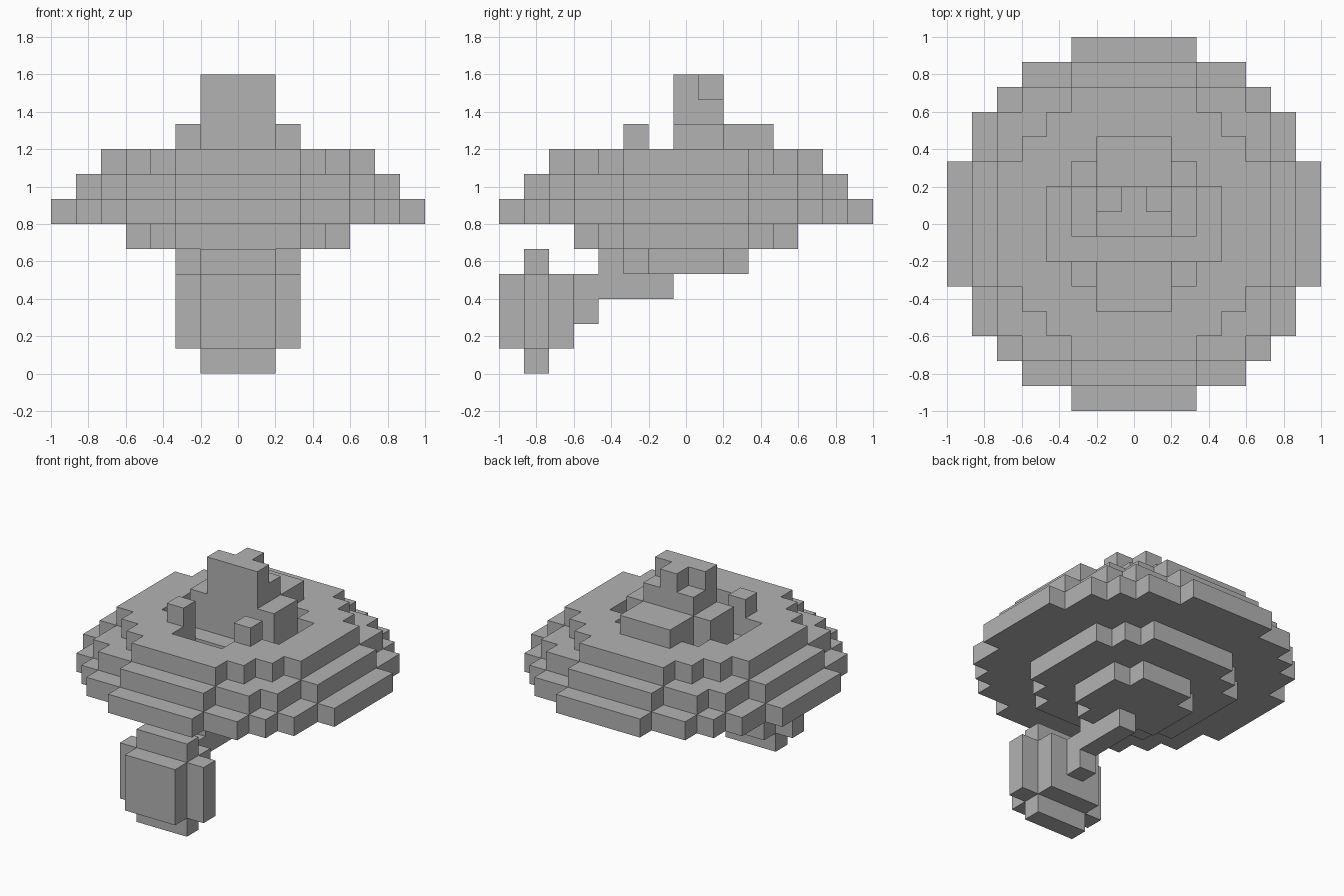
import bpy, bmesh
from mathutils import Vector

if "Cube" in bpy.data.objects:
    bpy.data.objects.remove(bpy.data.objects["Cube"])

U = 2 / 15  # size of one block

grey = bpy.data.materials.new("plain_grey")
grey.use_nodes = True
COLOUR = (0.45, 0.45, 0.45, 1)
grey.diffuse_color = COLOUR
grey.node_tree.nodes["Principled BSDF"].inputs["Base Color"].default_value = COLOUR


def finish(name, bm):
    """Scale from blocks to units and make the object."""
    bmesh.ops.scale(bm, vec=(U, U, U), verts=bm.verts)
    bmesh.ops.recalc_face_normals(bm, faces=bm.faces)
    mesh = bpy.data.meshes.new(name)
    bm.to_mesh(mesh)
    bm.free()
    mesh.materials.append(grey)
    obj = bpy.data.objects.new(name, mesh)
    bpy.context.collection.objects.link(obj)
    return obj


def blocks(name, *boxes):
    """Boxes given as (x range, y range, z range) in blocks."""
    bm = bmesh.new()
    for ranges in boxes:
        low, high = (Vector(c) for c in zip(*ranges))
        made = bmesh.ops.create_cube(bm, size=1)["verts"]
        bmesh.ops.scale(bm, vec=high - low, verts=made)
        bmesh.ops.translate(bm, vec=(low + high) / 2, verts=made)
    return finish(name, bm)


def stepped_circle(steps):
    """Outline from one quadrant of (half width, half depth) steps."""
    quarter = []
    for i, (x, y) in enumerate(steps):
        quarter.append((x, y))
        if i + 1 < len(steps):
            quarter.append((x, steps[i + 1][1]))
    half = quarter + [(x, -y) for x, y in reversed(quarter)]
    return half + [(-x, y) for x, y in reversed(half)]


def slab(name, z, outline, hole=None):
    """One block thick layer, with an optional hole."""
    bm = bmesh.new()
    for loop in filter(None, (outline, hole)):
        verts = [bm.verts.new((x, y, z)) for x, y in loop]
        for a, b in zip(verts, verts[1:] + verts[:1]):
            bm.edges.new((a, b))
    if hole:
        bmesh.ops.triangle_fill(bm, edges=bm.edges[:], use_beauty=True)
    else:
        bm.faces.new(bm.verts[:])
    top = bmesh.ops.extrude_face_region(bm, geom=bm.faces[:], use_keep_orig=True)["geom"]
    moved = [g for g in top if isinstance(g, bmesh.types.BMVert)]
    bmesh.ops.translate(bm, vec=(0, 0, 1), verts=moved)
    return finish(name, bm)


# Saucer hull, from the belly up
cockpit = stepped_circle([(1.5, 3.5), (2.5, 2.5), (3.5, 1.5)])
foot_well = [(-1.5, -3.5), (1.5, -3.5), (1.5, -1.5), (-1.5, -1.5)]
slab("belly_plate", 4, stepped_circle([(1.5, 2.5), (2.5, 1.5)]))
slab("lower_hull", 5, stepped_circle([(2.5, 4.5), (3.5, 3.5), (4.5, 2.5)]))
slab("wide_rim", 6, stepped_circle([(2.5, 7.5), (4.5, 6.5), (5.5, 5.5), (6.5, 4.5), (7.5, 2.5)]))
slab("middle_hull", 7, stepped_circle([(2.5, 6.5), (4.5, 5.5), (5.5, 4.5), (6.5, 2.5)]), foot_well)
slab("upper_hull", 8, stepped_circle([(2.5, 5.5), (3.5, 4.5), (4.5, 3.5), (5.5, 2.5)]), cockpit)

# Seat back with its notched top, and the block behind it
WIDE, NARROW = (-1.5, 1.5), (-0.5, 0.5)
blocks("seat_back", (WIDE, (-0.5, 1.5), (8, 11)))
blocks("seat_top", (WIDE, (-0.5, 0.5), (11, 12)), (NARROW, (0.5, 1.5), (11, 12)))
blocks("rear_block", (WIDE, (1.5, 3.5), (8, 10)))

# Armrests and control posts on both sides
for side, x in (("left", (1.5, 2.5)), ("right", (-2.5, -1.5))):
    blocks(side + "_armrest", (x, (-0.5, 1.5), (8, 10)))
    blocks(side + "_control_post", (x, (-2.5, -1.5), (8, 10)))

# Bent arm under the hull
blocks("hanging_arm",
       (NARROW, (-3.5, -0.5), (3, 4)),
       (NARROW, (-3.5, -2.5), (4, 5)),
       (NARROW, (-4.5, -3.5), (2, 4)))

# Blocky ball at the end of the arm
blocks("hanging_ball",
       (WIDE, (-7.5, -4.5), (1, 4)),
       ((-2.5, 2.5), (-6.5, -5.5), (1, 4)),
       (WIDE, (-6.5, -5.5), (0, 5)))
